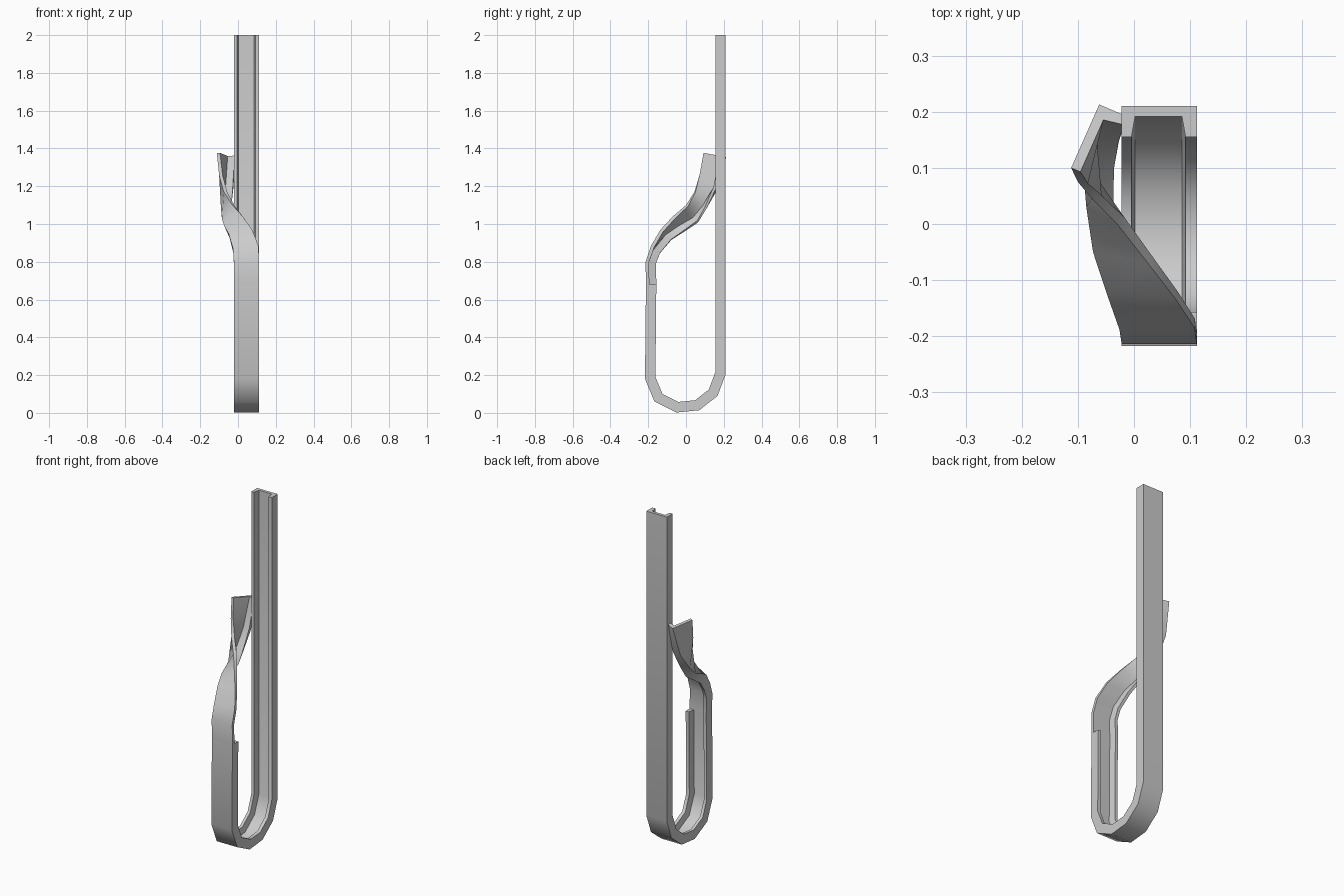
import bpy, bmesh
from mathutils import Vector

if "Cube" in bpy.data.objects:
    bpy.data.objects.remove(bpy.data.objects["Cube"])

# Outer-face path of the straight channel and U bend (y, z), constant width in x
X0, X1 = -0.022, 0.112
path = [(.21, 2), (.21, .205), (.167, .09), (.07, .014), (-.05, .002),
        (-.167, .06), (-.217, .18), (-.212, .68), (-.214, .8)]
left = [Vector((X0, y, z)) for y, z in path]
right = [Vector((X1, y, z)) for y, z in path]

# Twisted tip: left and right outer edges
left += [Vector(p) for p in [(-.026, -.188, .87), (-.05, -.12, .95), (-.073, -.05, .99),
                             (-.085, .03, 1.025), (-.09, .09, 1.08), (-.08, .165, 1.18),
                             (-.062, .213, 1.355)]]
right += [Vector(p) for p in [(.108, -.185, .885), (.075, -.135, .97), (.025, -.07, 1.04),
                              (-.03, 0, 1.10), (-.075, .045, 1.17), (-.1, .075, 1.26),
                              (-.112, .1, 1.375)]]

# Mitred inward normals at every station
mid = [(a + b) / 2 for a, b in zip(left, right)]
inward = []
for i in range(len(mid)):
    d0 = (mid[i] - mid[max(i - 1, 0)]).normalized()
    d1 = (mid[min(i + 1, len(mid) - 1)] - mid[i]).normalized()
    t = (d0 + d1).normalized()
    n = -(right[i] - left[i]).cross(t).normalized()
    inward.append(n / max(t.dot(d1 if d1.length else d0), .7))


def loft(name, profile, first, last):
    """Sweep a (width fraction, depth) profile along the stations."""
    bm = bmesh.new()
    rings = [[bm.verts.new(left[i].lerp(right[i], s) + inward[i] * d) for s, d in profile]
             for i in range(first, last)]
    k = len(profile)
    for a, b in zip(rings, rings[1:]):
        for j in range(k):
            bm.faces.new((a[j], a[(j + 1) % k], b[(j + 1) % k], b[j]))
    bm.faces.new(rings[0])
    bm.faces.new(rings[-1][::-1])
    bmesh.ops.recalc_face_normals(bm, faces=bm.faces)
    mesh = bpy.data.meshes.new(name)
    bm.to_mesh(mesh)
    bm.free()
    ob = bpy.data.objects.new(name, mesh)
    bpy.context.collection.objects.link(ob)
    bpy.ops.object.select_all(action='DESELECT')
    ob.select_set(True)
    bpy.context.view_layer.objects.active = ob
    bpy.ops.object.shade_smooth_by_angle(angle=.8)


P, D = .018, .055   # plate thickness, flange depth
left_lip = [(.18, P), (.13, D), (0, D)]
# Channel with a flange on both sides, ending partway up the front leg
loft("channel_hook", [(0, 0), (1, 0), (1, D), (.85, D), (.80, P)] + left_lip, 0, 8)
# Twisted end strap with only the left flange
loft("twisted_tip", [(0, 0), (1, 0), (1, P)] + left_lip, 7, len(mid))
